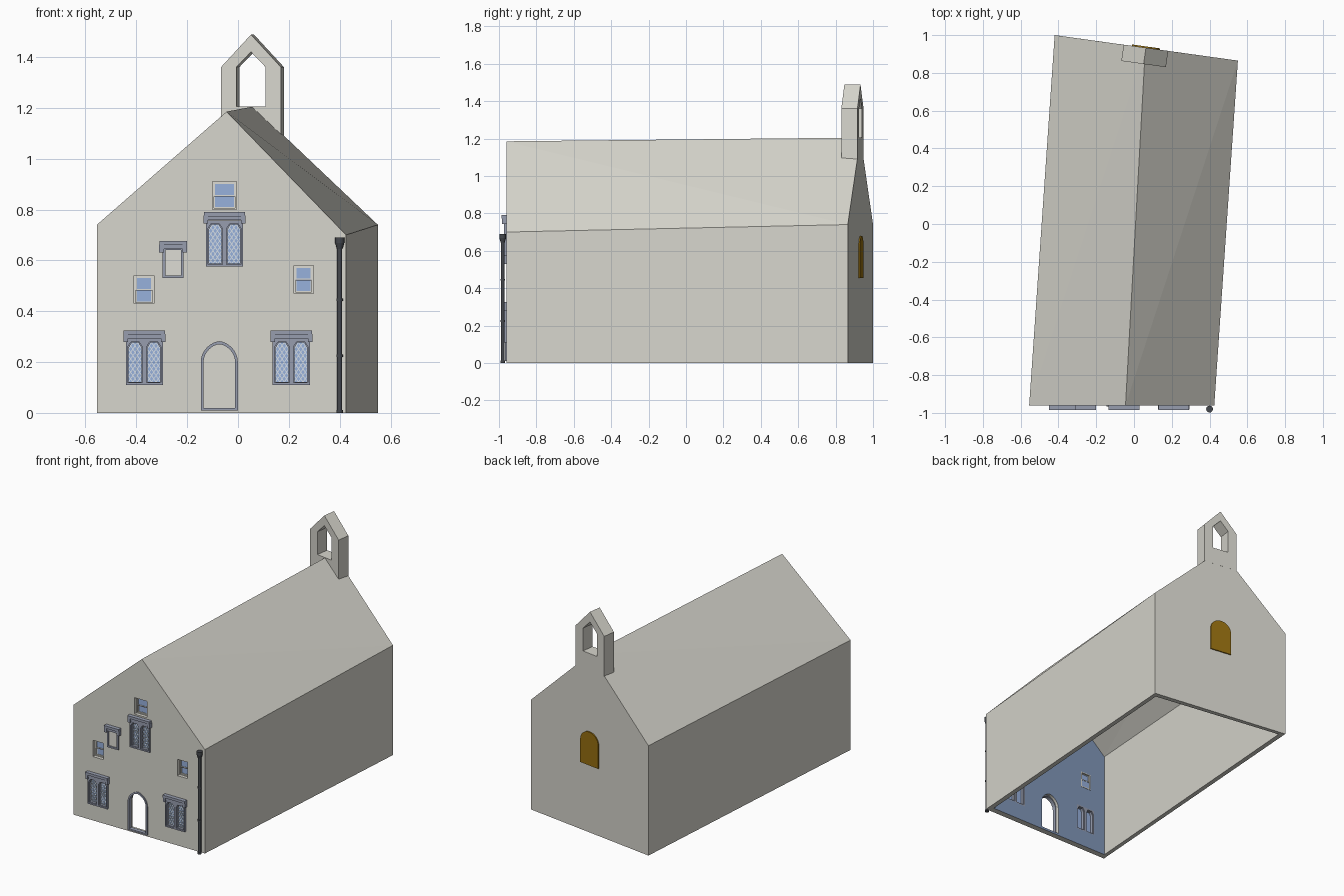
import bpy, bmesh, math
from mathutils import Matrix

cube = bpy.data.objects.get("Cube")
if cube:
    bpy.data.objects.remove(cube, do_unlink=True)


def material(name, r, g, b):
    m = bpy.data.materials.new(name)
    m.use_nodes = True
    m.diffuse_color = (r, g, b, 1)
    m.node_tree.nodes["Principled BSDF"].inputs["Base Color"].default_value = (r, g, b, 1)
    return m


RENDER = material("pale render", 0.68, 0.67, 0.61)
INSIDE = material("blue interior paint", 0.22, 0.31, 0.49)
GLASS = material("blue glass", 0.31, 0.44, 0.72)
STONE = material("blue grey stone", 0.31, 0.34, 0.43)
CREAM = material("cream paint", 0.73, 0.72, 0.66)
LEAD = material("pale lattice", 0.66, 0.73, 0.80)
IRON = material("dark iron", 0.06, 0.065, 0.075)
AMBER = material("amber glass", 0.31, 0.16, 0.005)


# ---- helpers -------------------------------------------------------------
def loft(bm, a, b):
    """Closed solid between two matching outlines."""
    va, vb = [bm.verts.new(p) for p in a], [bm.verts.new(p) for p in b]
    n = len(a)
    bm.faces.new(va)
    bm.faces.new(vb[::-1])
    for i in range(n):
        j = (i + 1) % n
        bm.faces.new((va[i], vb[i], vb[j], va[j]))


def prism(bm, pts, y0, y1):
    loft(bm, [(x, y0, z) for x, z in pts], [(x, y1, z) for x, z in pts])


def ring(bm, outer, inner, y0, y1):
    """Flat frame with an opening, from two matching outlines."""
    rows = [[bm.verts.new((x, y, z)) for x, z in pts]
            for pts, y in ((outer, y0), (outer, y1), (inner, y1), (inner, y0))]
    n = len(outer)
    for k in range(4):
        p, q = rows[k], rows[(k + 1) % 4]
        for i in range(n):
            j = (i + 1) % n
            bm.faces.new((p[i], p[j], q[j], q[i]))


def finish(bm, name, mat, matrix=None):
    bmesh.ops.recalc_face_normals(bm, faces=bm.faces)
    me = bpy.data.meshes.new(name)
    bm.to_mesh(me)
    bm.free()
    ob = bpy.data.objects.new(name, me)
    bpy.context.collection.objects.link(ob)
    if mat:
        me.materials.append(mat)
    if matrix:
        ob.matrix_world = matrix
    return ob


def rect(cx, hw, z0, z1):
    return [(cx - hw, z0), (cx + hw, z0), (cx + hw, z1), (cx - hw, z1)]


def arch(cx, hw, z0, spring, top, power, steps=16):
    pts = [(cx - hw, z0), (cx + hw, z0)]
    for i in range(steps + 1):
        a = math.pi * i / steps
        c = math.cos(a)
        pts.append((cx + hw * math.copysign(abs(c) ** power, c),
                    spring + (top - spring) * math.sin(a)))
    return pts


def cut(ob, cutter):
    cutter.hide_render = True
    mod = ob.modifiers.new("cut", "BOOLEAN")
    mod.operation, mod.solver, mod.object = "DIFFERENCE", "EXACT", cutter
    bpy.context.view_layer.objects.active = ob
    bpy.ops.object.modifier_apply(modifier=mod.name)
    bpy.data.objects.remove(cutter, do_unlink=True)


# ---- hollow skewed house, open underneath ---------------------------------
FRONT = -0.96
front = [(-.555, FRONT, 0), (-.555, FRONT, .74), (-.045, FRONT, 1.185),
         (.425, FRONT, .70), (.425, FRONT, 0)]
back = [(-.42, 1, 0), (-.42, 1, .74), (.06, .933, 1.205),
        (.55, .865, .74), (.55, .865, 0)]


def inset(section, dy):
    dx, dz = (.03, .03, 0, -.03, -.03), (-.1, -.02, -.04, -.02, -.1)
    return [(x + a, y + dy, z + b) for (x, y, z), a, b in zip(section, dx, dz)]


def solid(name, a, b, mat):
    bm = bmesh.new()
    loft(bm, a, b)
    bmesh.ops.triangulate(bm, faces=[f for f in bm.faces if len(f.verts) == 4])
    return finish(bm, name, mat)


house = solid("house_shell", front, back, RENDER)
cut(house, solid("room_cutter", inset(front, .04), inset(back, -.03), None))

# Openings: (centre, half width, bottom, top)
lattice_windows = {"lower_right": (-.368, .0735, .11, .292),
                   "lower_left": (.21, .0735, .11, .292),
                   "upper": (-.053, .0735, .575, .757)}
sash_windows = {"right": (-.37, .039, .43, .54),
                "left": (.258, .038, .47, .58),
                "attic": (-.053, .048, .80, .91)}
DOOR = (-.0735, .073, .01, .2, .282)

holes = bmesh.new()
for cx, hw, z0, z1 in lattice_windows.values():
    prism(holes, rect(cx, hw - .004, z0 + .004, z1 - .004), -1.1, -.85)
for w in sash_windows.values():
    prism(holes, rect(*w), -1.1, -.85)
prism(holes, arch(DOOR[0], DOOR[1] - .005, .015, .2, .277, 1.2), -1.1, -.85)
cut(house, finish(holes, "opening_cutter", None))

# Painted inner face of the front wall
house.data.materials.append(INSIDE)
for f in house.data.polygons:
    if f.normal.y > .9 and f.center.y < -.8:
        f.material_index = 1


# ---- front windows, hoods and door ----------------------------------------
def hood(name, cx, hw, top):
    bm = bmesh.new()
    prism(bm, rect(cx, hw, top - .017, top), -.986, FRONT + .01)
    prism(bm, rect(cx, hw - .006, top - .032, top - .017), -.979, FRONT + .01)
    for s in (-1, 1):
        prism(bm, rect(cx + s * (hw - .008), .009, top - .046, top - .014), -.983, FRONT + .01)
    finish(bm, name + "_hood", STONE)


def light_outline(cx, a, z0, z1, drop):
    xs = (-1, 1, 1, .55, -.55, -1)
    zs = (z0, z0, z1 - drop, z1, z1, z1 - drop)
    return [(cx + a * x, z) for x, z in zip(xs, zs)]


def lattice_window(name, cx, hw, z0, z1):
    frame, glass, bars = bmesh.new(), bmesh.new(), bmesh.new()
    half, lo, hi = hw / 2, z0 + .012, z1 - .016
    for c in (cx - half, cx + half):
        inner = light_outline(c, .029, lo - .003, hi + .003, .02)
        ring(frame, light_outline(c, half, z0, z1, 0), inner, -.973, -.92)
        ring(frame, inner, light_outline(c, .025, lo, hi, .02), -.966, -.925)
        prism(glass, rect(c, .028, lo, hi), -.948, -.944)
        # Crossed diagonal glazing bars, clipped to the light
        rise, w = .08, .027
        for k in range(10):
            base = lo - rise + k * .026
            t0 = max(0, (lo - base) / rise)
            t1 = min(1, (hi - base) / rise)
            if t1 - t0 < .05:
                continue
            for s in (-1, 1):
                p = [(c + s * w * (2 * t - 1), base + rise * t) for t in (t0, t1)]
                d = .0022
                prism(bars, [(p[0][0] - d, p[0][1]), (p[0][0] + d, p[0][1]),
                             (p[1][0] + d, p[1][1]), (p[1][0] - d, p[1][1])],
                      -.951, -.947)
    finish(frame, name + "_window_frame", STONE)
    finish(glass, name + "_window_glass", GLASS)
    finish(bars, name + "_window_lattice", LEAD)
    hood(name + "_window", cx, hw + .008, z1 + .033)


def sash_window(name, cx, hw, z0, z1):
    frame, glass = bmesh.new(), bmesh.new()
    mid = (z0 + z1) / 2
    ring(frame, rect(cx, hw, z0, z1), rect(cx, hw - .006, z0 + .005, z1 - .006), -.938, -.918)
    for lo, hi, y in ((mid - .003, z1 - .004, -.936), (z0 + .003, mid + .004, -.929)):
        ring(frame, rect(cx, hw - .004, lo, hi), rect(cx, hw - .011, lo + .006, hi - .006), y, y + .008)
        prism(glass, rect(cx, hw - .008, lo + .003, hi - .003), y + .003, y + .006)
    finish(frame, name + "_sash_frame", CREAM)
    finish(glass, name + "_sash_glass", GLASS)
    rail = bmesh.new()
    prism(rail, rect(cx, hw - .005, mid - .004, mid - .001), -.937, -.93)
    finish(rail, name + "_sash_rail", STONE)


for key, w in lattice_windows.items():
    lattice_window(key, *w)
for key, w in sash_windows.items():
    sash_window(key, *w)

bm = bmesh.new()
ring(bm, rect(-.255, .041, .53, .645), rect(-.255, .031, .54, .64), -.973, -.95)
finish(bm, "plaque_frame", STONE)
bm = bmesh.new()
prism(bm, rect(-.255, .034, .535, .642), -.964, -.95)
finish(bm, "plaque_panel", CREAM)
hood("plaque", -.255, .054, .677)

bm = bmesh.new()
ring(bm, arch(*DOOR, 1.2), arch(DOOR[0], DOOR[1] - .011, .02, .2, .27, 1.2), -.967, -.94)
finish(bm, "door_surround", STONE)

# ---- drainpipe with hopper and collars ------------------------------------
bm = bmesh.new()
for r0, r1, z0, z1 in ((.010, .010, 0, .66), (.011, .018, .645, .668), (.018, .018, .668, .69),
                       (.013, .013, 0, .012), (.0125, .0125, .22, .23), (.0125, .0125, .44, .45)):
    bmesh.ops.create_cone(bm, cap_ends=True, segments=20, radius1=r0, radius2=r1, depth=z1 - z0,
                          matrix=Matrix.Translation((.4, -.98, (z0 + z1) / 2)))
pipe = finish(bm, "drainpipe", IRON)
bpy.ops.object.select_all(action="DESELECT")
pipe.select_set(True)
bpy.context.view_layer.objects.active = pipe
bpy.ops.object.shade_smooth_by_angle()

# ---- bell gable and arched window on the angled back wall ------------------
back_wall = Matrix.Translation((.063, .933, 0)) @ Matrix.Rotation(math.atan2(-.135, .97), 4, "Z")


def gable(hw, z0, shoulder, top):
    return [(-hw, z0), (hw, z0), (hw, shoulder), (0, top), (-hw, shoulder)]


bm = bmesh.new()
ring(bm, gable(.119, 1.09, 1.36, 1.488), gable(.058, 1.206, 1.36, 1.42), -.087, 0)
finish(bm, "bell_gable", RENDER, back_wall)

bm = bmesh.new()
prism(bm, arch(0, .075, .455, .61, .68, 1), -.036, .007)
finish(bm, "back_window", AMBER, back_wall)
